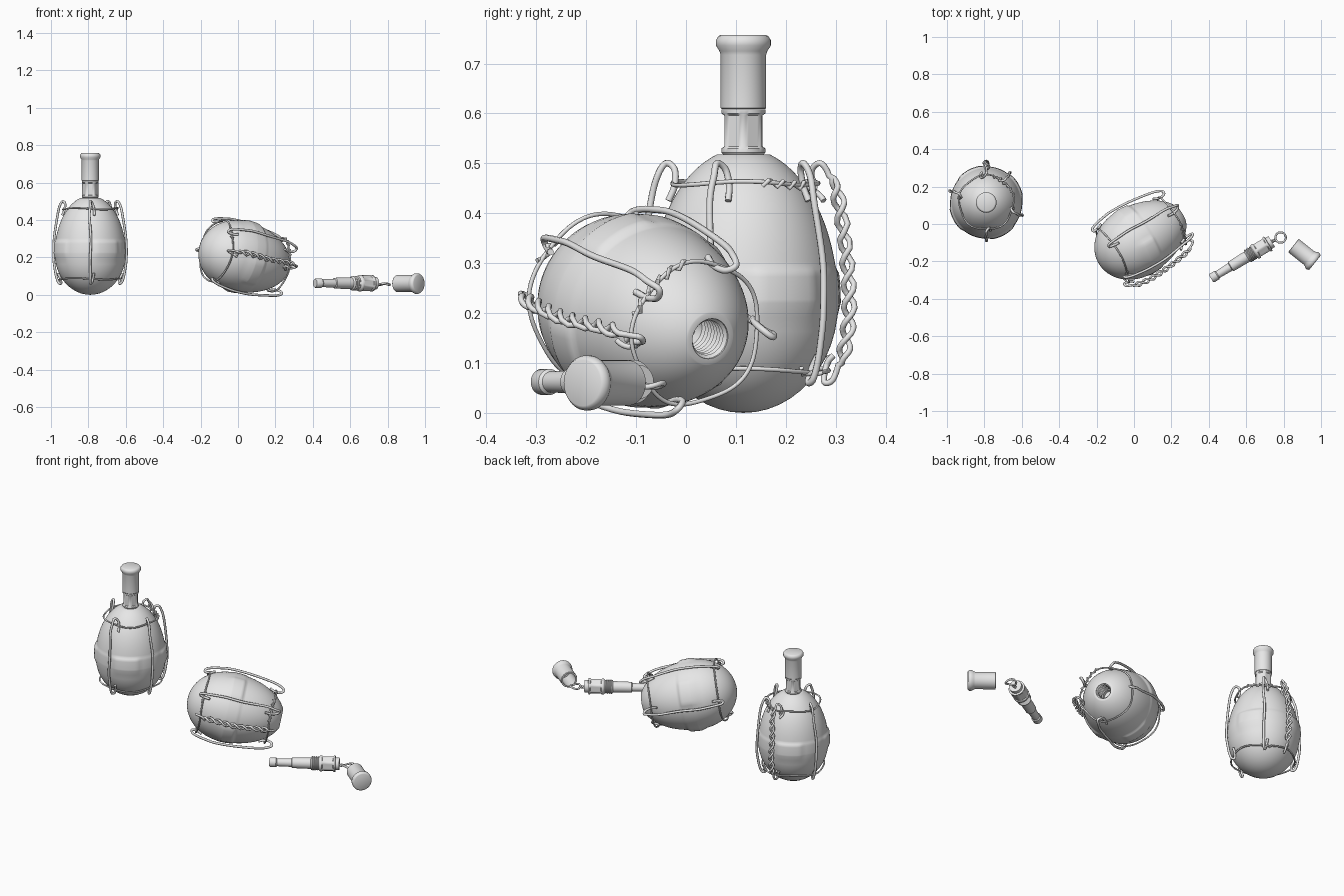
import bpy, bmesh
from math import sin, cos, pi, radians, sqrt, tau
from mathutils import Matrix, Vector

cube = bpy.data.objects.get("Cube")
if cube:
    bpy.data.objects.remove(cube, do_unlink=True)

metal = bpy.data.materials.new("plain grey metal")
metal.use_nodes = True
GREY = (0.8, 0.8, 0.8, 1)
metal.diffuse_color = GREY
metal.node_tree.nodes["Principled BSDF"].inputs["Base Color"].default_value = GREY


def finish(obj, matrix, angle=35):
    obj.matrix_world = matrix
    obj.data.materials.clear()
    obj.data.materials.append(metal)
    bpy.ops.object.select_all(action='DESELECT')
    obj.select_set(True)
    bpy.context.view_layer.objects.active = obj
    bpy.ops.object.shade_smooth_by_angle(angle=radians(angle))


def lathe(name, profile, matrix, shape=None, n=48):
    """Spin (radius, height) points round z; shape may vary the radius by angle."""
    bm = bmesh.new()
    rings = []
    for r, z in profile:
        ring = []
        for i in range(n):
            a = tau * i / n
            q = shape(r, z, a) if shape else r
            ring.append(bm.verts.new((q * cos(a), q * sin(a), z)))
        rings.append(ring)
    for lo, hi in zip(rings, rings[1:]):
        for i in range(n):
            j = (i + 1) % n
            bm.faces.new((lo[i], lo[j], hi[j], hi[i]))
    bmesh.ops.remove_doubles(bm, verts=bm.verts, dist=1e-5)
    bmesh.ops.recalc_face_normals(bm, faces=bm.faces)
    mesh = bpy.data.meshes.new(name)
    bm.to_mesh(mesh)
    bm.free()
    obj = bpy.data.objects.new(name, mesh)
    bpy.context.collection.objects.link(obj)
    finish(obj, matrix)


def smooth_path(points, steps=8):
    """Catmull-Rom curve through the points."""
    p = [Vector(q) for q in points]
    p = [2 * p[0] - p[1]] + p + [2 * p[-1] - p[-2]]
    out = []
    for a, b, c, d in zip(p, p[1:], p[2:], p[3:]):
        for k in range(steps):
            t = k / steps
            out.append(0.5 * (2 * b + (c - a) * t + (2 * a - 5 * b + 4 * c - d) * t ** 2
                              + (3 * b - a - 3 * c + d) * t ** 3))
    return out + [p[-2]]


def wire(name, points, radius, matrix, closed=False):
    cu = bpy.data.curves.new(name, 'CURVE')
    cu.dimensions = '3D'
    cu.bevel_depth, cu.bevel_resolution, cu.use_fill_caps = radius, 2, True
    sp = cu.splines.new('POLY')
    sp.points.add(len(points) - 1)
    for s, p in zip(sp.points, points):
        s.co = (*p, 1)
    sp.use_cyclic_u = closed
    tmp = bpy.data.objects.new(name + "_path", cu)
    bpy.context.collection.objects.link(tmp)
    dg = bpy.context.evaluated_depsgraph_get()
    mesh = bpy.data.meshes.new_from_object(tmp.evaluated_get(dg))
    bpy.data.objects.remove(tmp, do_unlink=True)
    obj = bpy.data.objects.new(name, mesh)
    bpy.context.collection.objects.link(obj)
    finish(obj, matrix, 60)


# Egg-shaped shell: two half ellipses, a flat mouth and a threaded well
WIDE, MID, TOP = 0.19, 0.22, 0.518


def egg_radius(z):
    h = MID if z < MID else 0.31
    return WIDE * sqrt(max(0, 1 - ((z - MID) / h) ** 2))


def step(x, lo, hi):
    t = min(1, max(0, (x - lo) / (hi - lo)))
    return t * t * (3 - 2 * t)


def belt(r, z, a):
    if r < 0.15:
        return r
    band = step(z, 0.2, 0.215) * (1 - step(z, 0.28, 0.297))
    off = abs((a - radians(28) + pi / 4) % (pi / 2) - pi / 4)
    pad = 1 - step(off, radians(17), radians(25))
    return r + band * (0.003 + 0.006 * pad)


heights = [MID * (1 - cos(pi / 2 * i / 12)) for i in range(12)]
heights += [MID + 0.0075 * i for i in range(12)]
heights += [0.31 + (TOP - 0.31) * sin(pi / 2 * i / 14) for i in range(15)]
shell = [(egg_radius(z), z) for z in heights]
shell += [(0.041, TOP)]
for i in range(8):
    shell += [(0.041, TOP - 0.004 - i * 0.012), (0.035, TOP - 0.01 - i * 0.012)]
shell += [(0.035, 0.4), (0, 0.4)]

# Wire cage: (radius, height, sideways shift) from the top hook to the bottom hook
HOOKED_ROD = [(.15, .425, .022), (.138, .455, .02), (.138, .488, .012), (.155, .5, 0),
              (.172, .475, 0), (.186, .42, -.004), (.202, .3, .004), (.206, .2, 0),
              (.199, .14, 0), (.19, .095, 0), (.178, .065, 0), (.162, .062, .006),
              (.165, .09, .015), (.176, .115, .02)]
PLAIN_RODS = (-39, 72, 180, -110)


def rod_path(phase=None):
    pts = smooth_path(HOOKED_ROD)
    out = []
    for i, p in enumerate(pts):
        p = p.copy()
        r, z, t = p
        if phase is not None:
            f = step(z, 0.09, 0.13) * (1 - step(z, 0.44, 0.48)) * 0.011
            mid = 8 * 4 < i < 8 * 9
            turn = phase + z * tau / 0.085
            bulge = 0.006 if mid else 0
            out.append((r + bulge + f * cos(turn), t + f * sin(turn), z))
        else:
            out.append((r, t, z))
    return out


def ring_path(radius, z, lift, phase=0, start=0, end=360, coil=0.0):
    out = []
    n = int((end - start) / 4)
    for i in range(n):
        a = radians(start + (end - start) * i / n)
        w = phase + a * 30
        r = radius + 0.004 * cos(5 * a) + coil * cos(w)
        out.append((r * cos(a), r * sin(a), z + lift * sin(3 * a) + coil * sin(w)))
    return out


def caged_shell(label, m):
    lathe(label + "_shell", shell, m, belt, 96)
    wire(label + "_upper_ring", ring_path(0.146, 0.46, 0.004), 0.0045, m, True)
    wire(label + "_lower_ring", ring_path(0.167, 0.085, 0.004), 0.0045, m, True)
    wire(label + "_upper_ring_twist",
         ring_path(0.146, 0.46, 0.004, 0, -75, -10, 0.008), 0.0045, m)
    wire(label + "_lower_ring_twist",
         ring_path(0.167, 0.085, 0.004, 0, -45, -20, 0.008), 0.0045, m)
    for i, a in enumerate(PLAIN_RODS):
        wire(f"{label}_rod_{i + 1}", rod_path(), 0.0068, m @ Matrix.Rotation(radians(a), 4, 'Z'))
    for i in range(2):
        wire(f"{label}_twisted_strand_{i + 1}", rod_path(i * pi), 0.006, m)


upright = Matrix.Translation((-0.79, 0.115, 0)) @ Matrix.Rotation(pi / 2, 4, 'Z')


def aligned(origin, axis):
    """Frame whose z runs along axis, with a level x."""
    u = Vector(axis).normalized()
    x = Vector((u.y, -u.x, 0)).normalized()
    rot = Matrix((x, u.cross(x), u)).transposed().to_4x4()
    return Matrix.Translation(origin) @ rot


caged_shell("upright", upright)
caged_shell("lying", aligned((-0.186, -0.21, 0.252), (0.845, 0.5, -0.2)))


# Fuse neck with six wrench flats, and hollow cap with a flared end
def flats(lo, hi):
    def shape(r, z, a):
        if lo < z < hi:
            off = (a + pi / 6) % (pi / 3) - pi / 6
            return min(r, 0.038 / cos(off))
        return r
    return shape


neck = [(0, 0), (.041, 0), (.044, .004), (.044, .012), (.043, .016), (.043, .078),
        (.044, .082), (.044, .09), (0, .09)]
cap = [(0, .11), (.036, .11), (.036, 0), (.044, 0), (.0455, .002), (.0455, .108),
       (.048, .116), (.055, .127), (.055, .138), (.05, .146), (.046, .148), (0, .148)]
lathe("upright_fuse_neck", neck, upright @ Matrix.Translation((0, 0, 0.518)), flats(.013, .081))
lathe("upright_fuse_cap", cap, upright @ Matrix.Translation((0, 0, 0.609)))
lathe("loose_cap", cap, aligned((0.852, -0.115, 0.06), (0.78, -0.62, 0)))

# Loose fuse: stepped tube, threaded collar and flat-sided head
fuse = [(0, 0), (.022, 0), (.026, .006), (.026, .036), (.021, .042), (.023, .12),
        (.029, .124), (.031, .225), (.037, .229)]
for i in range(4):
    fuse += [(.039, .233 + i * .01), (.035, .238 + i * .01)]
fuse += [(.042, .274), (.044, .278), (.044, .286), (.043, .29), (.043, .345), (.044, .35),
         (.044, .358), (.034, .36), (.034, .38), (0, .38)]
lathe("loose_fuse", fuse, aligned((0.412, -0.292, 0.062), (0.85, 0.52, 0)), flats(.287, .349))

# Pull cord with its end loop
base = Matrix.Translation((0.735, -0.095, 0.056)) @ Matrix.Rotation(radians(25), 4, 'Z')
for s in (-1, 1):
    strand = [(-.02 + .004 * i, s * .005 * cos(i * .9), s * .005 * sin(i * .9)) for i in range(12)]
    wire("pull_cord_strand_" + ("a" if s < 0 else "b"), smooth_path(strand, 3), 0.0048, base)
loop = [(.054 + .028 * cos(tau * i / 32), .028 * sin(tau * i / 32), .004 * sin(tau * i / 16))
        for i in range(32)]
wire("pull_cord_loop", loop, 0.0055, base, True)
